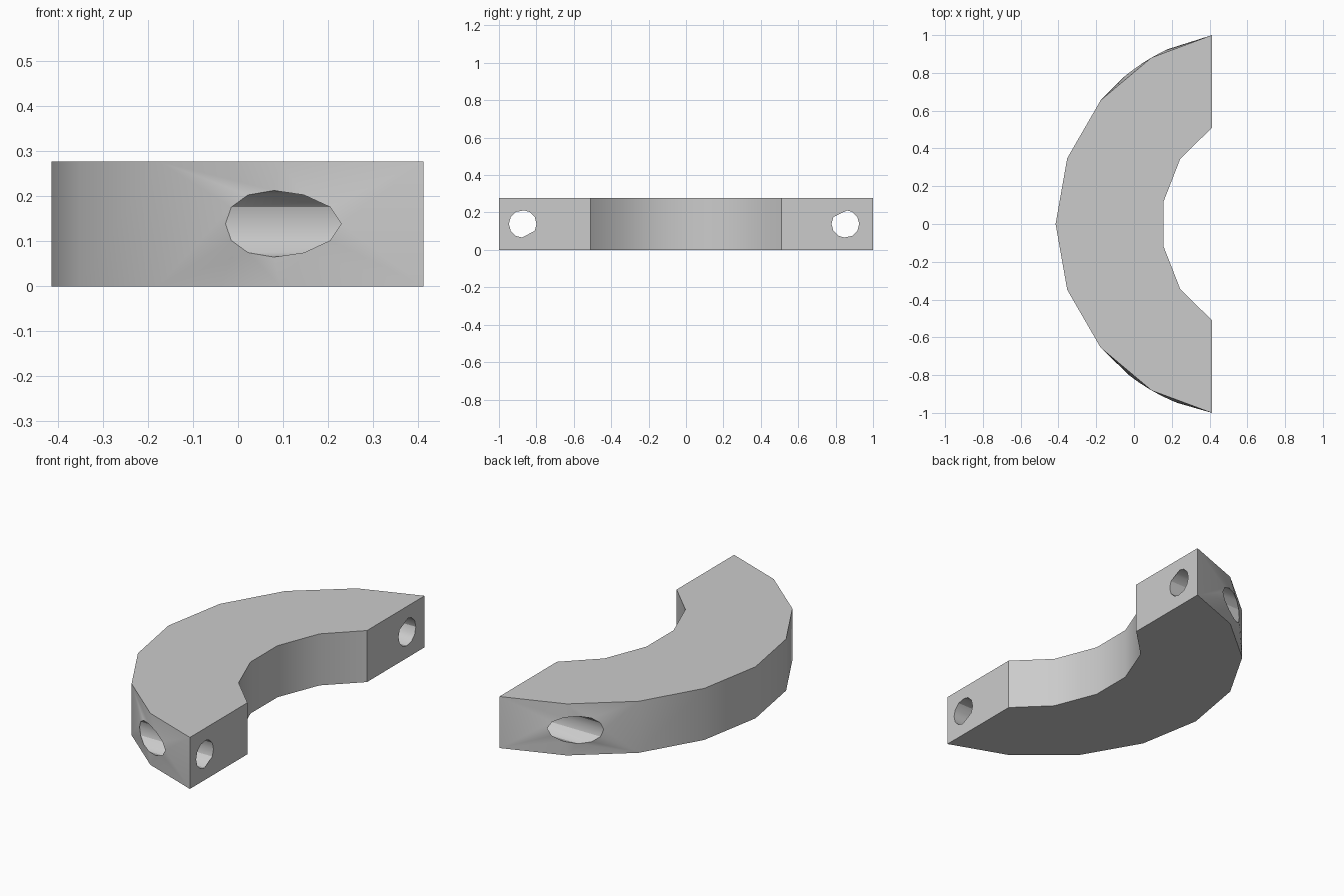
import bpy, bmesh
from math import sin, cos, radians, atan2, sqrt, pi

old = bpy.data.objects.get("Cube")
if old:
    bpy.data.objects.remove(old)

HEIGHT, RADIUS, CENTRE_X, END_X = 0.278, 1.018, 0.603, 0.413
HOLE_R, HOLE_Z, SIDES = 0.074, 0.139, 12

# Half outline: outer arc from the arm tip to the middle, then the inner arc
outer = [(END_X, 1.0)] + [(CENTRE_X + RADIUS * cos(radians(a)), RADIUS * sin(radians(a)))
                          for a in (120, 140, 160, 180)]
inner = [(0.155, 0.115), (0.245, 0.345), (END_X, 0.51)]
outline = outer + [(x, -y) for x, y in outer[-2::-1]]
outline += [(x, -y) for x, y in inner[::-1]] + inner

bm = bmesh.new()
bottom = [bm.verts.new((x, y, 0)) for x, y in outline]
top = [bm.verts.new((x, y, HEIGHT)) for x, y in outline]
bm.faces.new(top)
bm.faces.new(bottom[::-1])


def wall_with_hole(border, rim, hole_y):
    """Fill between a border loop and a hole rim, going round the hole."""
    def angle(v):
        return atan2(v.co.z - HOLE_Z, v.co.y - hole_y)
    border, rim = sorted(border, key=angle), sorted(rim, key=angle)
    nb, nr = len(border), len(rim)
    i = j = 0
    while i < nb or j < nr:
        next_b = angle(border[(i + 1) % nb]) + 2 * pi * ((i + 1) // nb)
        next_r = angle(rim[(j + 1) % nr]) + 2 * pi * ((j + 1) // nr)
        b, r = border[i % nb], rim[j % nr]
        if j >= nr or (i < nb and next_b < next_r):
            i += 1
            bm.faces.new((b, border[i % nb], r))
        else:
            j += 1
            bm.faces.new((b, rim[j % nr], r))


# Plain walls between the arms
count = len(outline)
tips = (0, 8)
drilled = {0, 1, 6, 7, 8, count - 1}
for k in range(count):
    n = (k + 1) % count
    if k not in drilled:
        bm.faces.new((bottom[k], bottom[n], top[n], top[k]))

# Arm ends with a bolt hole running straight through each
for hole_y, wall, end in ((0.852, (0, 1, 2), (0, count - 1)),
                          (-0.873, (6, 7, 8), (8, 9))):
    arc_rim, end_rim = [], []
    for s in range(SIDES):
        a = 2 * pi * s / SIDES
        y, z = hole_y + HOLE_R * cos(a), HOLE_Z + HOLE_R * sin(a)
        arc_rim.append(bm.verts.new((CENTRE_X - sqrt(RADIUS ** 2 - y ** 2), y, z)))
        end_rim.append(bm.verts.new((END_X, y, z)))
    for s in range(SIDES):
        t = (s + 1) % SIDES
        bm.faces.new((arc_rim[s], arc_rim[t], end_rim[t], end_rim[s]))
    for loop, rim in ((wall, arc_rim), (end, end_rim)):
        wall_with_hole([v[k] for k in loop for v in (bottom, top)], rim, hole_y)

bmesh.ops.recalc_face_normals(bm, faces=bm.faces)
mesh = bpy.data.meshes.new("curved_clamp_half")
bm.to_mesh(mesh)
bm.free()
clamp = bpy.data.objects.new("curved_clamp_half", mesh)
bpy.context.collection.objects.link(clamp)

# Plain grey
grey = bpy.data.materials.new("plain_grey")
grey.use_nodes = True
colour = (0.6, 0.6, 0.6, 1)
grey.diffuse_color = colour
grey.node_tree.nodes["Principled BSDF"].inputs["Base Color"].default_value = colour
mesh.materials.append(grey)

bpy.ops.object.select_all(action="DESELECT")
clamp.select_set(True)
bpy.context.view_layer.objects.active = clamp
bpy.ops.object.shade_smooth_by_angle(angle=radians(30))
